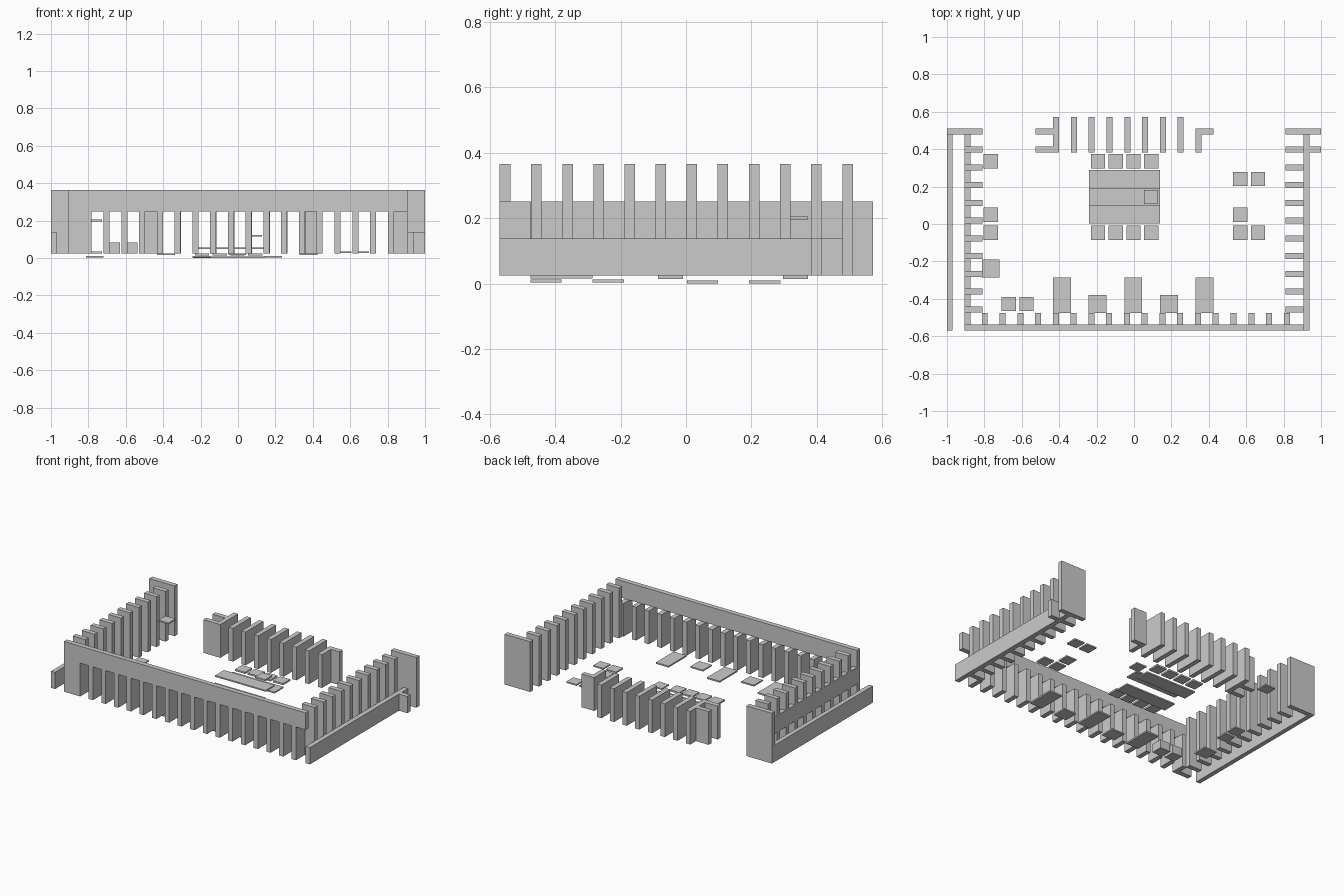
import bpy, bmesh

if "Cube" in bpy.data.objects:
    bpy.data.objects.remove(bpy.data.objects["Cube"])

# Single plain material
grey = bpy.data.materials.new("light_grey")
grey.diffuse_color = (0.6, 0.6, 0.6, 1)
grey.use_nodes = True
grey.node_tree.nodes["Principled BSDF"].inputs["Base Color"].default_value = grey.diffuse_color

LOW, MID, TOP = 0.025, 0.25, 0.365   # shared heights
RAIL = 0.138                          # low wall height
T = 0.032                             # wall and fin thickness
STEP = 0.095                          # fin spacing


def boxes(name, specs):
    """One object from boxes given as (x0, x1, y0, y1, z0, z1)."""
    bm = bmesh.new()
    for x0, x1, y0, y1, z0, z1 in specs:
        vs = bmesh.ops.create_cube(bm, size=1)["verts"]
        for v in vs:
            v.co = ((x0 + x1) / 2 + v.co.x * (x1 - x0),
                    (y0 + y1) / 2 + v.co.y * (y1 - y0),
                    (z0 + z1) / 2 + v.co.z * (z1 - z0))
    mesh = bpy.data.meshes.new(name)
    bm.to_mesh(mesh)
    bm.free()
    mesh.materials.append(grey)
    ob = bpy.data.objects.new(name, mesh)
    bpy.context.collection.objects.link(ob)
    return ob


def tiles(name, corners, size, z0, z1):
    """Flat plates from lower-left corners."""
    boxes(name, [(x, x + size[0], y, y + size[1], z0, z1) for x, y in corners])


# Front wall: upper beam, solid left end, row of fins below
boxes("front_beam", [(-0.905, 0.905, -0.57, -0.537, MID, TOP)])
boxes("front_end_panel", [(-0.905, -0.814, -0.57, -0.537, LOW, MID)])
boxes("front_fins", [(-0.814 + i * STEP, -0.814 + i * STEP + T, -0.57, -0.475, LOW, MID)
                     for i in range(18)])

# Side fins, both sides
for name, x0, x1 in (("left_fins", -0.905, -0.81), ("right_fins", 0.81, 0.905)):
    boxes(name, [(x0, x1, 0.382 - i * STEP, 0.382 - i * STEP + T, LOW, TOP)
                 for i in range(10)])

# Left rail beam and low outer wall
boxes("left_beam", [(-0.905, -0.873, -0.537, 0.478, RAIL, MID)])
boxes("left_low_wall", [(-1.0, -0.97, -0.57, 0.478, LOW, RAIL)])

# Right low wall with a short stub
boxes("right_low_wall", [(0.905, 0.937, -0.57, 0.478, LOW, RAIL)])
boxes("right_stub", [(0.937, 1.0, 0.382, 0.414, LOW, RAIL)])

# Tall rear end panels
boxes("left_end_panel", [(-1.0, -0.81, 0.478, 0.51, LOW, TOP)])
boxes("right_end_panel", [(0.81, 1.0, 0.478, 0.51, LOW, TOP)])

# Rear fin group with hooked ends
boxes("rear_fins", [(-0.432 + i * STEP, -0.432 + i * STEP + T, 0.382, 0.572, LOW, MID)
                    for i in range(8)])
boxes("rear_left_returns", [(-0.527, -0.432, 0.382, 0.414, LOW, MID),
                            (-0.527, -0.432, 0.478, 0.51, LOW, MID)])
boxes("rear_right_hook", [(0.33, 0.362, 0.382, 0.51, LOW, MID),
                          (0.362, 0.425, 0.478, 0.51, LOW, MID)])

# Table strips in the middle, and the small plate above
tiles("table_strips", [(-0.24, 0.003), (-0.24, 0.193)], (0.378, 0.095), 0, 0.009)
tiles("table_centre", [(-0.24, 0.098)], (0.378, 0.095), 0.048, 0.057)
tiles("table_small_plate", [(0.054, 0.106)], (0.075, 0.075), 0.115, 0.124)

# Seats along the table
tiles("table_seats", [(-0.231 + i * STEP, y) for i in range(4) for y in (-0.085, 0.297)],
      (0.076, 0.076), 0.014, 0.025)

# Floor plates near the front
tiles("front_large_plates", [(x, -0.475) for x in (-0.432, -0.052, 0.33)],
      (0.095, 0.19), 0.015, 0.025)
tiles("front_medium_plates", [(x, -0.475) for x in (-0.242, 0.139)],
      (0.095, 0.095), 0.003, 0.012)
tiles("front_left_blocks", [(-0.708, -0.466), (-0.613, -0.466)],
      (0.076, 0.076), LOW, 0.082)

# Plates at the left and right sides
tiles("left_high_plate", [(-0.804, 0.297)], (0.076, 0.076), 0.196, 0.205)
tiles("left_small_plates", [(-0.804, 0.012), (-0.804, -0.085)],
      (0.076, 0.076), 0.025, 0.034)
tiles("left_medium_plate", [(-0.813, -0.285)], (0.095, 0.095), 0.003, 0.012)
tiles("right_small_plates", [(0.53, 0.202), (0.625, 0.202), (0.53, 0.012),
                             (0.53, -0.085), (0.625, -0.085)],
      (0.076, 0.076), 0.027, 0.036)
